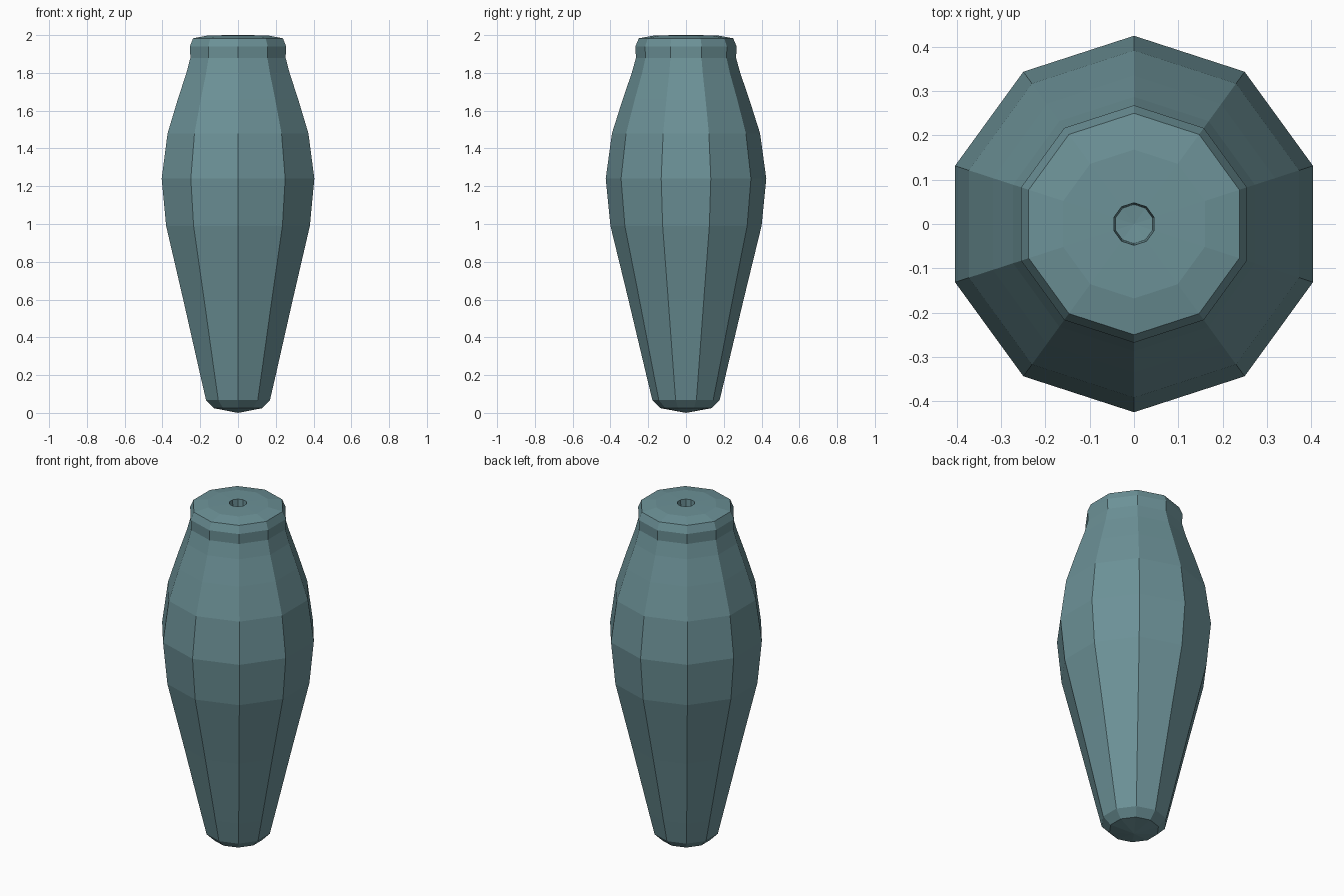
import bpy
import bmesh
from math import sin, cos, pi

SIDES = 10

cube = bpy.data.objects.get("Cube")
if cube:
    bpy.data.objects.remove(cube, do_unlink=True)

# Single glaze colour
colour = (0.15, 0.285, 0.31, 1.0)
glaze = bpy.data.materials.new("grey teal")
glaze.use_nodes = True
glaze.diffuse_color = colour
shader = next(n for n in glaze.node_tree.nodes if n.type == "BSDF_PRINCIPLED")
shader.inputs["Base Color"].default_value = colour
shader.inputs["Roughness"].default_value = 0.8


def lathe(name, profile, bottom_z, top_z):
    """Faceted body from (radius, height) rings, closed by a fan at both ends."""
    bm = bmesh.new()
    rings = []
    for radius, z in profile:
        angles = [pi / 2 + 2 * pi * i / SIDES for i in range(SIDES)]
        rings.append([bm.verts.new((radius * cos(a), radius * sin(a), z)) for a in angles])
    bottom = bm.verts.new((0, 0, bottom_z))
    top = bm.verts.new((0, 0, top_z))
    for i in range(SIDES):
        j = (i + 1) % SIDES
        for low, high in zip(rings, rings[1:]):
            bm.faces.new((low[i], low[j], high[j], high[i]))
        bm.faces.new((bottom, rings[0][j], rings[0][i]))
        bm.faces.new((top, rings[-1][i], rings[-1][j]))
    bmesh.ops.recalc_face_normals(bm, faces=bm.faces)
    mesh = bpy.data.meshes.new(name)
    bm.to_mesh(mesh)
    bm.free()
    mesh.materials.append(glaze)
    obj = bpy.data.objects.new(name, mesh)
    bpy.context.collection.objects.link(obj)
    return obj


# Foot, tapering body, shoulder, neck, lid and the small mouth in the lid
vase_profile = [
    (0.135, 0.025), (0.178, 0.068), (0.21, 0.2), (0.305, 0.6),
    (0.4, 0.99), (0.425, 1.24), (0.392, 1.48), (0.335, 1.66),
    (0.287, 1.8), (0.265, 1.88), (0.268, 1.94), (0.25, 1.983),
    (0.168, 1.998), (0.048, 2.0), (0.044, 1.92),
]
lathe("vase", vase_profile, 0.0, 1.915)
